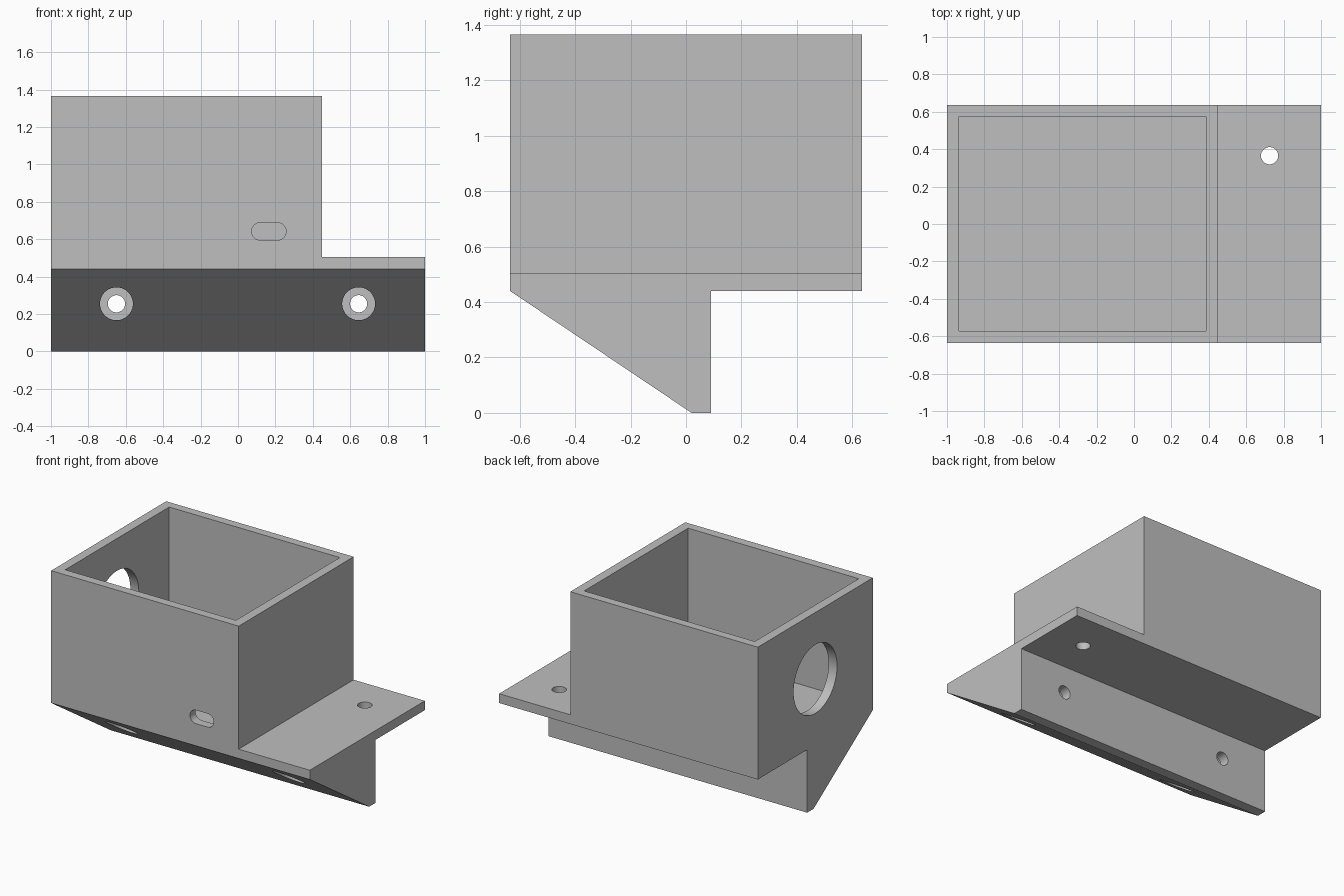
import bpy
import bmesh
from math import cos, sin, pi, radians
from mathutils import Vector

cube = bpy.data.objects.get("Cube")
if cube:
    bpy.data.objects.remove(cube, do_unlink=True)

grey = bpy.data.materials.new("plain grey")
grey.use_nodes = True
grey.diffuse_color = (0.52, 0.52, 0.52, 1)
grey.node_tree.nodes["Principled BSDF"].inputs["Base Color"].default_value = grey.diffuse_color

# Where a profile point (u, v) at depth d lands for each extrusion axis
PLACE = {
    "x": lambda u, v, d: Vector((d, u, v)),
    "y": lambda u, v, d: Vector((u, d, v)),
    "z": lambda u, v, d: Vector((u, v, d)),
}


def prism(name, profile, axis, start, end):
    """Solid made by extruding a flat profile along one axis."""
    bm = bmesh.new()
    base = bm.faces.new([bm.verts.new(PLACE[axis](u, v, start)) for u, v in profile])
    out = bmesh.ops.extrude_face_region(bm, geom=[base])
    moved = [g for g in out["geom"] if isinstance(g, bmesh.types.BMVert)]
    bmesh.ops.translate(bm, verts=moved, vec=PLACE[axis](0, 0, end - start))
    bmesh.ops.recalc_face_normals(bm, faces=bm.faces)
    mesh = bpy.data.meshes.new(name)
    bm.to_mesh(mesh)
    bm.free()
    mesh.materials.append(grey)
    obj = bpy.data.objects.new(name, mesh)
    bpy.context.collection.objects.link(obj)
    return obj


def rect(u0, u1, v0, v1):
    return [(u0, v0), (u1, v0), (u1, v1), (u0, v1)]


def slot(u, v, r, half=0.0, n=24):
    """Circle, or a rounded slot when half is above zero."""
    pts = []
    for side in (1, -1):
        for i in range(n + 1 if half else n):
            a = pi * i / n - pi / 2 + (0 if side > 0 else pi)
            pts.append((u + side * half + r * cos(a), v + r * sin(a)))
    return pts


W, D, H = 1.0, 0.635, 1.365      # half width, half depth, height
PLATE_LOW, PLATE_TOP = 0.44, 0.505
LIP_FRONT, LIP_BACK = 0.02, 0.09

body = prism("box_bracket", rect(-W, W, -D, D), "z", 0, H)

# Sloped underside, carried past the block on both ends
slope = Vector((LIP_FRONT + D, -PLATE_LOW))
top = Vector((-D, PLATE_LOW)) - slope
low = Vector((LIP_FRONT, 0)) + slope
cutters = [
    prism("slope_cutter", [top, low, (top.x, low.y)], "x", -2, 2),
    prism("rear_undercut", rect(LIP_BACK, 2, -1, PLATE_LOW), "x", -2, 2),
    prism("side_step", rect(0.45, 2, PLATE_TOP, 2), "y", -2, 2),
    prism("box_cavity", rect(-0.935, 0.385, -0.573, 0.575), "z", PLATE_TOP, 2),
    prism("cable_hole", slot(0, 0.90, 0.24), "x", -1.2, -0.7),
    prism("front_slot", slot(0.165, 0.642, 0.047, 0.045), "y", -1, -0.4),
    prism("plate_hole", slot(0.725, 0.365, 0.046), "z", 0.3, 0.7),
]
# Screw holes with wide head recesses
for x in (-0.65, 0.645):
    cutters.append(prism("screw_recess", slot(x, 0.255, 0.088), "y", -1, LIP_FRONT))
    cutters.append(prism("screw_hole", slot(x, 0.255, 0.046), "y", -0.1, 0.3))

for c in cutters:
    c.hide_render = True
    mod = body.modifiers.new(c.name, "BOOLEAN")
    mod.operation = "DIFFERENCE"
    mod.solver = "EXACT"
    mod.object = c

# Bake the cuts and drop the cutters
deps = bpy.context.evaluated_depsgraph_get()
baked = bpy.data.meshes.new_from_object(body.evaluated_get(deps))
body.modifiers.clear()
body.data = baked
baked.materials.clear()
baked.materials.append(grey)
for p in baked.polygons:
    p.material_index = 0
for c in cutters:
    bpy.data.objects.remove(c, do_unlink=True)

bpy.ops.object.select_all(action="DESELECT")
body.select_set(True)
bpy.context.view_layer.objects.active = body
bpy.ops.object.shade_smooth_by_angle(angle=radians(30))
